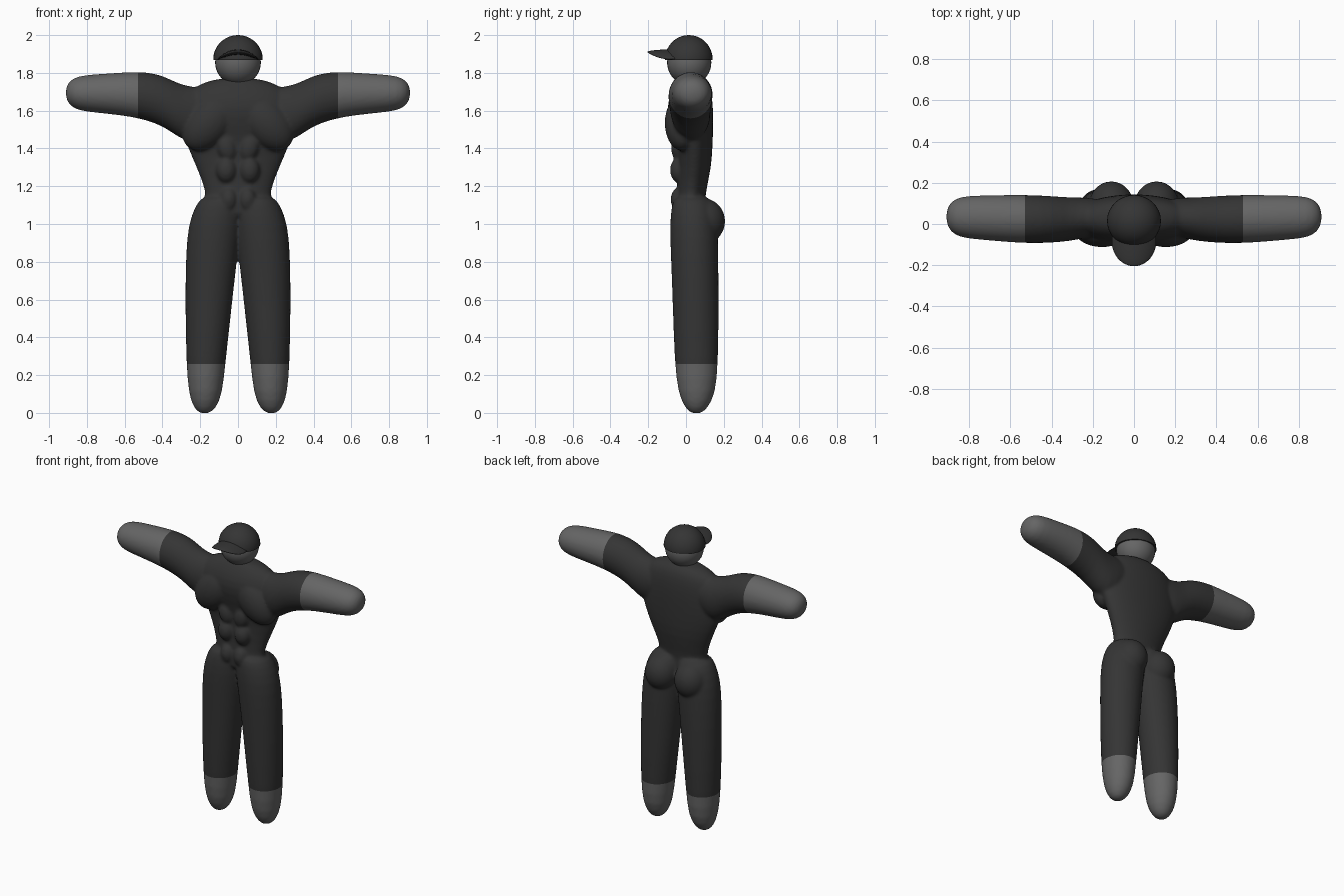
import bpy, bmesh, math
from mathutils import Matrix, Vector

if "Cube" in bpy.data.objects:
    bpy.data.objects.remove(bpy.data.objects["Cube"])


def material(name, v):
    m = bpy.data.materials.new(name)
    m.use_nodes = True
    m.diffuse_color = (v, v, v, 1)
    m.node_tree.nodes["Principled BSDF"].inputs["Base Color"].default_value = (v, v, v, 1)
    return m


DARK = material("dark grey suit", 0.035)
GREY = material("mid grey skin", 0.13)


def make_object(name, bm, mats):
    bmesh.ops.recalc_face_normals(bm, faces=bm.faces[:])
    me = bpy.data.meshes.new(name)
    bm.to_mesh(me)
    bm.free()
    for m in mats:
        me.materials.append(m)
    me.shade_smooth()
    ob = bpy.data.objects.new(name, me)
    bpy.context.collection.objects.link(ob)
    return ob


def ring_loft(bm, sections, place, n=24):
    """Skin ellipses given as (station, a_min, a_max, b_min, b_max)."""
    rings = []
    for t, a0, a1, b0, b1 in sections:
        ring = []
        for i in range(n):
            w = math.tau * i / n
            a = (a0 + a1) / 2 + (a1 - a0) / 2 * math.cos(w)
            b = (b0 + b1) / 2 + (b1 - b0) / 2 * math.sin(w)
            ring.append(bm.verts.new(place(t, a, b)))
        rings.append(ring)
    for r, q in zip(rings, rings[1:]):
        for i in range(n):
            j = (i + 1) % n
            bm.faces.new((r[i], r[j], q[j], q[i]))
    bm.faces.new(rings[0])
    bm.faces.new(rings[-1])


def ellipsoid(bm, centre, radii, tilt=0):
    mat = (Matrix.Translation(centre) @ Matrix.Rotation(tilt, 4, 'Y')
           @ Matrix.Diagonal((*radii, 1)))
    return bmesh.ops.create_uvsphere(bm, u_segments=32, v_segments=20, radius=1, matrix=mat)["verts"]


# Body masses, fused into one skin below
bm = bmesh.new()
torso = [(1.02, -.19, .19, -.06, .11), (1.1, -.18, .18, -.055, .1),
         (1.17, -.168, .168, -.05, .105), (1.3, -.222, .222, -.045, .135),
         (1.42, -.275, .275, -.05, .142), (1.52, -.31, .31, -.085, .145),
         (1.62, -.31, .31, -.105, .145), (1.7, -.27, .27, -.08, .135),
         (1.745, -.2, .2, -.05, .115), (1.775, -.09, .09, -.03, .08)]
ring_loft(bm, torso, lambda t, a, b: (a, b, t))

leg = [(-.005, .155, .2, .03, .08), (.025, .115, .235, -.005, .115),
       (.1, .082, .262, -.042, .157), (.26, .066, .275, -.062, .172),
       (.6, .028, .281, -.072, .174), (.85, 0, .277, -.082, .172),
       (1, -.02, .264, -.087, .168), (1.1, -.02, .226, -.077, .15),
       (1.155, 0, .185, -.06, .12)]
arm = [(.12, 1.5, 1.72, -.04, .12), (.24, 1.42, 1.725, -.07, .13),
       (.32, 1.46, 1.745, -.085, .13), (.4, 1.52, 1.79, -.092, .137),
       (.5, 1.553, 1.808, -.095, .142), (.6, 1.573, 1.804, -.09, .142),
       (.75, 1.588, 1.794, -.077, .14), (.85, 1.6, 1.785, -.067, .135),
       (.895, 1.63, 1.757, -.035, .105), (.912, 1.67, 1.72, .01, .06)]
for s in (1, -1):
    ring_loft(bm, leg, lambda t, a, b: (s * a, b, t))
    ring_loft(bm, arm, lambda t, a, b: (s * t, b, a))
    ellipsoid(bm, (s * .11, .095, 1.015), (.108, .113, .12))            # buttock
    ellipsoid(bm, (s * .155, -.02, 1.535), (.17, .093, .115), s * .85)  # chest
    ellipsoid(bm, (s * .06, -.035, 1.405), (.052, .045, .075), s * .25)  # upper abdomen
    ellipsoid(bm, (s * .062, -.035, 1.285), (.054, .05, .068))          # middle abdomen
    ellipsoid(bm, (s * .05, -.04, 1.13), (.045, .042, .062))           # lower abdomen

source = make_object("body", bm, [])
sub = source.modifiers.new("round", 'SUBSURF')
sub.levels = 1
fuse = source.modifiers.new("fuse", 'REMESH')
fuse.mode = 'VOXEL'
fuse.voxel_size = .01
soft = source.modifiers.new("soften", 'SMOOTH')
soft.factor = .5
soft.iterations = 6
fused = bpy.data.meshes.new_from_object(
    source.evaluated_get(bpy.context.evaluated_depsgraph_get()))
source.modifiers.clear()

# Clean colour borders at the ankles and forearms
CUFF, ANKLE = .53, .26
bm = bmesh.new()
bm.from_mesh(fused)
for co, no in (((0, 0, ANKLE), (0, 0, 1)), ((CUFF, 0, 0), (1, 0, 0)), ((-CUFF, 0, 0), (1, 0, 0))):
    bmesh.ops.bisect_plane(bm, geom=bm.verts[:] + bm.edges[:] + bm.faces[:],
                           plane_co=co, plane_no=no, dist=1e-5)
for f in bm.faces:
    c = f.calc_center_median()
    f.material_index = int(abs(c.x) > CUFF or c.z < ANKLE)
    f.smooth = True
bm.to_mesh(fused)
bm.free()
fused.materials.append(DARK)
fused.materials.append(GREY)
source.data = fused

# Head
bm = bmesh.new()
ellipsoid(bm, (0, .017, 1.855), (.121, .117, .12))
make_object("head", bm, [GREY])

# Cap crown: upper half of a ball, closed underneath
bm = bmesh.new()
ellipsoid(bm, (0, .015, 1.872), (.131, .126, .128))
cut = bmesh.ops.bisect_plane(bm, geom=bm.verts[:] + bm.edges[:] + bm.faces[:],
                             plane_co=(0, 0, 1.868), plane_no=(0, 0, -1), clear_outer=True)
rim = [e for e in cut["geom_cut"] if isinstance(e, bmesh.types.BMEdge)]
bmesh.ops.contextual_create(bm, geom=rim)
crown = make_object("cap_crown", bm, [DARK])

# Cap brim: thin disc arched across its width
bm = bmesh.new()
for v in ellipsoid(bm, (0, -.085, 1.91), (.108, .12, .014)):
    v.co.z -= 3.2 * v.co.x ** 2
make_object("cap_brim", bm, [DARK])

# Keep the crown's lower rim crisp
bpy.ops.object.select_all(action='DESELECT')
crown.select_set(True)
bpy.context.view_layer.objects.active = crown
bpy.ops.object.shade_smooth_by_angle(angle=math.radians(40))
